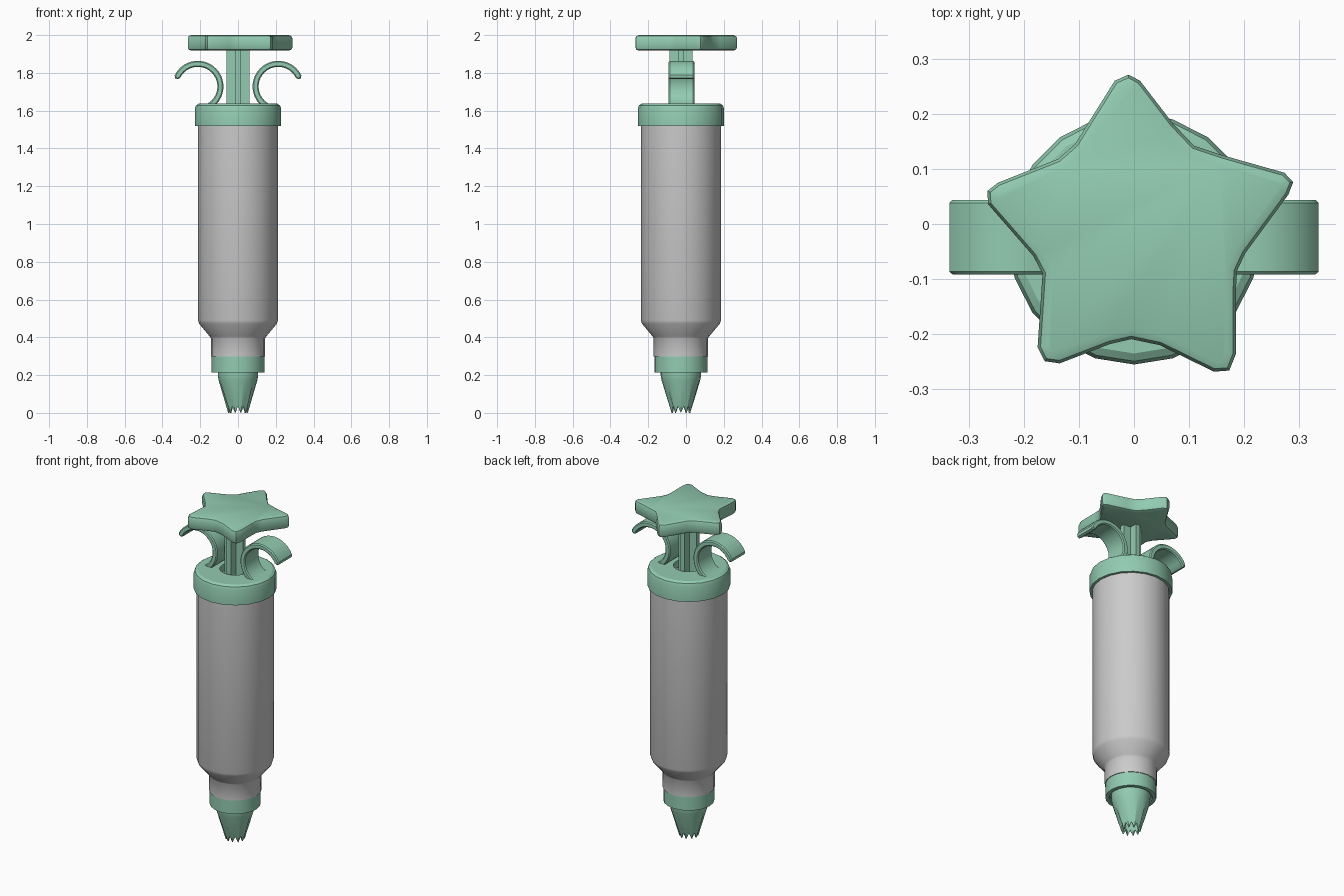
import bpy, bmesh, math

if "Cube" in bpy.data.objects:
    bpy.data.objects.remove(bpy.data.objects["Cube"])

CY = -0.027      # y of the barrel axis
SIDES = 20

green = bpy.data.materials.new("mint_green")
green.diffuse_color = (0.29, 0.60, 0.44, 1)
green.use_nodes = True
green.node_tree.nodes["Principled BSDF"].inputs["Base Color"].default_value = green.diffuse_color


def finish(name, bm, mat=None, angle=32):
    bmesh.ops.recalc_face_normals(bm, faces=bm.faces[:])
    me = bpy.data.meshes.new(name)
    bm.to_mesh(me)
    bm.free()
    ob = bpy.data.objects.new(name, me)
    bpy.context.collection.objects.link(ob)
    if mat:
        me.materials.append(mat)
    bpy.ops.object.select_all(action='DESELECT')
    ob.select_set(True)
    bpy.context.view_layer.objects.active = ob
    bpy.ops.object.shade_smooth_by_angle(angle=math.radians(angle))
    return ob


def lathe(name, profile, mat=None, teeth=0.0):
    """Spin a closed (r, z) profile; teeth lifts every other vertex at the foot."""
    bm = bmesh.new()
    rings = []
    for r, z in profile:
        ring = []
        for i in range(SIDES):
            a = 2 * math.pi * i / SIDES
            lift = teeth if (z < 0.01 and i % 2) else 0
            ring.append(bm.verts.new((r * math.cos(a), CY + r * math.sin(a), z + lift)))
        rings.append(ring)
    for k, ring in enumerate(rings):
        nxt = rings[(k + 1) % len(rings)]
        for i in range(SIDES):
            j = (i + 1) % SIDES
            bm.faces.new((ring[i], ring[j], nxt[j], nxt[i]))
    return finish(name, bm, mat)


def prism(name, pts3d, vec, mat, bevel=0.0, segs=2):
    """Extrude a flat outline along vec and round both rims."""
    bm = bmesh.new()
    face = bm.faces.new([bm.verts.new(p) for p in pts3d])
    rim = set(face.edges)
    out = bmesh.ops.extrude_face_region(bm, geom=[face], use_keep_orig=True)["geom"]
    bmesh.ops.translate(bm, vec=vec, verts=[g for g in out if isinstance(g, bmesh.types.BMVert)])
    rim |= {g for g in out if isinstance(g, bmesh.types.BMEdge)}
    bmesh.ops.recalc_face_normals(bm, faces=bm.faces[:])
    if bevel:
        bmesh.ops.bevel(bm, geom=list(rim), offset=bevel, segments=segs,
                        profile=0.5, affect='EDGES', clamp_overlap=True)
    return finish(name, bm, mat)


# Hollow barrel with tapered shoulder and neck
lathe("barrel", [(0.212, 1.59), (0.212, 0.49), (0.206, 0.472), (0.15, 0.405),
                 (0.144, 0.395), (0.144, 0.298), (0.12, 0.298), (0.12, 0.41),
                 (0.19, 0.49), (0.19, 1.59)])

# Screw cap with a hole for the plunger
lathe("barrel_cap", [(0.228, 1.52), (0.228, 1.612), (0.222, 1.628), (0.208, 1.637),
                     (0.085, 1.637), (0.085, 1.595), (0.213, 1.595), (0.213, 1.52)], green)

# Nozzle collar and toothed piping tip
lathe("nozzle_collar", [(0.14, 0.30), (0.14, 0.215), (0.118, 0.215), (0.118, 0.235),
                        (0.09, 0.235), (0.09, 0.30)], green)
lathe("piping_tip", [(0.107, 0.25), (0.107, 0.20), (0.103, 0.175), (0.052, 0.0),
                     (0.044, 0.0), (0.092, 0.175), (0.092, 0.25)], green, teeth=0.035)

# Plunger: piston disc and cross-section stem
lathe("piston", [(0.189, 1.50), (0.189, 1.44), (0.001, 1.44), (0.001, 1.50)], green)
a, b = 0.061, 0.014
quad = [(a, -b), (a, b), (b, b)]
cross = []
for k in range(4):
    c, s = round(math.cos(k * math.pi / 2)), round(math.sin(k * math.pi / 2))
    cross += [(x * c - y * s, CY + x * s + y * c, 1.49) for x, y in quad]
prism("plunger_stem", cross, (0, 0, 0.45), green)

# Curled finger grips, mirrored left and right
N = 22
angs = [math.radians(26 + (245 - 26) * i / N) for i in range(N + 1)]
for side, label in ((1, "right"), (-1, "left")):
    mid = math.radians(20)
    arc = [(0.136, t) for t in angs] + [(0.104, t) for t in reversed(angs)]
    arc.append((0.113, mid))
    arc.append((0.128, mid))
    pts = [(side * (0.213 + r * math.cos(t)), -0.092, 1.728 + r * math.sin(t)) for r, t in arc]
    prism("finger_grip_" + label, pts, (0, 0.136, 0), green, bevel=0.006, segs=1)

# Star-shaped thumb rest
star = [(-0.01, 0.271), (0.011, 0.26), (0.071, 0.182), (0.109, 0.142), (0.16, 0.125),
        (0.273, 0.093), (0.289, 0.076), (0.28, 0.053), (0.202, -0.053), (0.187, -0.085),
        (0.185, -0.12), (0.185, -0.236), (0.173, -0.266), (0.145, -0.268), (0.047, -0.22),
        (-0.005, -0.209), (-0.044, -0.218), (-0.135, -0.253), (-0.162, -0.249),
        (-0.175, -0.224), (-0.166, -0.09), (-0.183, -0.058), (-0.265, 0.036),
        (-0.266, 0.06), (-0.247, 0.075), (-0.138, 0.118), (-0.107, 0.145), (-0.035, 0.26)]
prism("star_thumb_rest", [(x, y, 1.918) for x, y in star], (0, 0, 0.082), green,
      bevel=0.018, segs=2)
